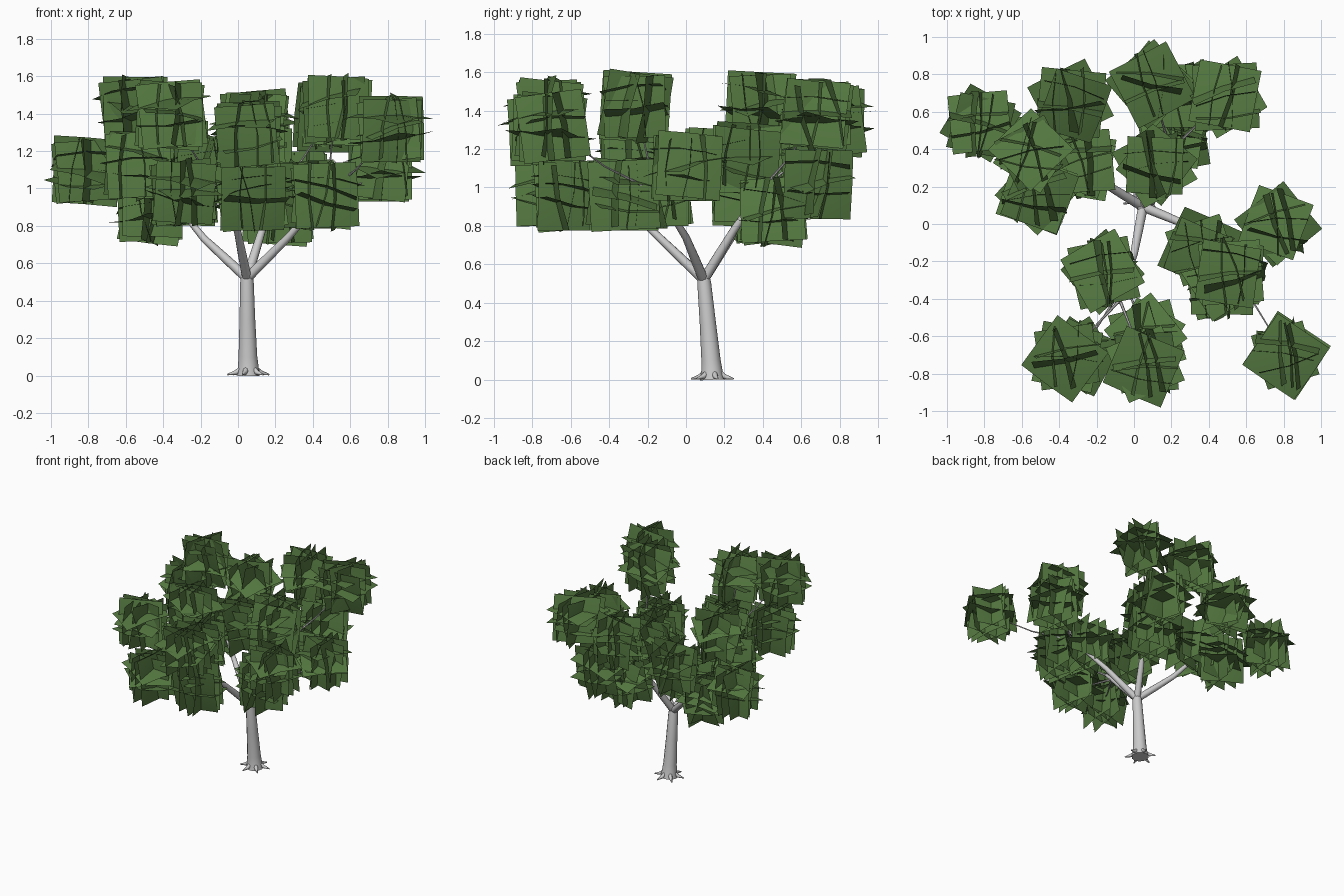
import bpy, bmesh, math, random
from mathutils import Vector

if "Cube" in bpy.data.objects:
    bpy.data.objects.remove(bpy.data.objects["Cube"])
random.seed(11)


def material(name, rgb):
    m = bpy.data.materials.new(name)
    m.diffuse_color = (*rgb, 1)
    m.use_nodes = True
    m.node_tree.nodes["Principled BSDF"].inputs["Base Color"].default_value = m.diffuse_color
    return m


bark = material("grey bark", (0.6, 0.6, 0.6))
leaf = material("leaf green", (0.09, 0.19, 0.052))


def branch(name, pts, radii, sides=3):
    """Tapered smooth tube along points, converted to a mesh."""
    cu = bpy.data.curves.new(name, 'CURVE')
    cu.dimensions = '3D'
    cu.bevel_depth = 1.0
    cu.bevel_resolution = sides
    cu.use_fill_caps = True
    sp = cu.splines.new('POLY')
    sp.points.add(len(pts) - 1)
    for p, co, r in zip(sp.points, pts, radii):
        p.co = (*co, 1)
        p.radius = r
    sp.use_smooth = True
    ob = bpy.data.objects.new(name, cu)
    bpy.context.collection.objects.link(ob)
    cu.materials.append(bark)
    bpy.ops.object.select_all(action='DESELECT')
    ob.select_set(True)
    bpy.context.view_layer.objects.active = ob
    bpy.ops.object.convert(target='MESH')
    bpy.ops.object.shade_smooth_by_angle(angle=math.radians(50))
    return ob


# Trunk with a flared foot
branch("trunk",
       [(0.055, 0.137, 0), (0.055, 0.135, 0.04), (0.053, 0.13, 0.1),
        (0.05, 0.113, 0.3), (0.048, 0.095, 0.5), (0.048, 0.09, 0.56)],
       [0.064, 0.056, 0.05, 0.042, 0.036, 0.028], 4)

# Surface roots
for i in range(6):
    a = math.tau * i / 6 + 0.25
    d = Vector((math.cos(a), math.sin(a), 0))
    c = Vector((0.055, 0.137, 0))
    branch("root", [c + d * 0.03 + Vector((0, 0, 0.04)),
                    c + d * 0.07 + Vector((0, 0, 0.015)),
                    c + d * 0.115 + Vector((0, 0, 0.005))],
           [0.018, 0.013, 0.004], 2)

# Limbs: (elbow, end) and the leaf clumps each one carries
fork = Vector((0.048, 0.092, 0.52))
limbs = {
    "left_limb": ((-0.18, 0.23, 0.73), (-0.36, 0.33, 0.95),
                  [(-0.82, 0.53, 1.09), (-0.55, 0.38, 1.42), (-0.34, 0.65, 1.2),
                   (-0.52, 0.16, 1.12), (-0.47, 0.42, 0.89), (-0.29, 0.32, 0.98)]),
    "right_limb": ((0.27, 0.0, 0.74), (0.48, -0.15, 0.98),
                   [(0.77, 0.0, 1.1), (0.36, -0.14, 0.97), (0.52, -0.26, 1.42),
                    (0.81, -0.7, 1.31), (0.46, -0.32, 0.96)]),
    "front_limb": ((0.0, -0.16, 0.76), (-0.08, -0.42, 1.0),
                   [(-0.16, -0.26, 1.1), (-0.36, -0.71, 1.39), (0.06, -0.75, 1.29),
                    (0.07, -0.6, 0.96), (-0.29, -0.7, 0.98)]),
    "back_limb": ((0.13, 0.25, 0.78), (0.2, 0.4, 1.0),
                  [(0.09, 0.75, 1.34), (0.49, 0.68, 1.38), (0.12, 0.32, 1.15),
                   (0.21, 0.46, 0.87), (0.3, 0.68, 1.02)]),
}


def clump(name, centre):
    """Leaf mass: bowed square cards crossing through the middle in three directions."""
    bm = bmesh.new()

    def card(out, up, offset, size):
        out = out.normalized()
        side = up.cross(out).normalized()
        up = out.cross(side)
        n, grid = 3, []
        for j in range(n):
            for i in range(n):
                u, v = i - 1, j - 1
                bow = 0.03 * (0.5 - (u * u + v * v) / 2)
                grid.append(bm.verts.new(Vector(centre) + out * (offset + bow)
                                         + side * u * size + up * v * size))
        for j in range(n - 1):
            for i in range(n - 1):
                f = bm.faces.new([grid[j*n+i], grid[j*n+i+1],
                                  grid[(j+1)*n+i+1], grid[(j+1)*n+i]])
                f.smooth = True

    # Upright cards facing roughly along x and y
    for k in range(4):
        for offset in (0.0, 0.055):
            a = math.pi / 2 * k + random.uniform(-0.35, 0.35)
            out = Vector((math.cos(a), math.sin(a), random.uniform(-0.25, 0.25)))
            up = Vector((random.uniform(-.12, .12), random.uniform(-.12, .12), 1))
            if offset or k < 2:
                card(out, up, offset + random.uniform(-0.02, 0.03),
                     random.uniform(0.16, 0.182))
    # Flat cards, turned at random
    for z, offset in ((1, 0.08), (1, 0.02), (-1, 0.05)):
        a = random.uniform(0, math.tau)
        out = Vector((random.uniform(-.3, .3), random.uniform(-.3, .3), z))
        card(out, Vector((math.cos(a), math.sin(a), 0)), offset,
             random.uniform(0.15, 0.175))
    me = bpy.data.meshes.new(name)
    bm.to_mesh(me)
    bm.free()
    me.materials.append(leaf)
    bpy.context.collection.objects.link(bpy.data.objects.new(name, me))


for name, (elbow, end, clumps) in limbs.items():
    elbow, end = Vector(elbow), Vector(end)
    branch(name, [fork, fork.lerp(elbow, 0.5), elbow, end],
           [0.026, 0.024, 0.02, 0.011])
    for c in clumps:
        c = Vector(c)
        # Twig from the limb to the clump
        start = elbow.lerp(end, 0.6 if c.z < 1.05 else 0.95)
        mid = start.lerp(c, 0.5) + Vector((0, 0, -0.03))
        branch("twig", [start, mid, c], [0.009, 0.005, 0.002], 1)
        clump("leaf_clump", c)
